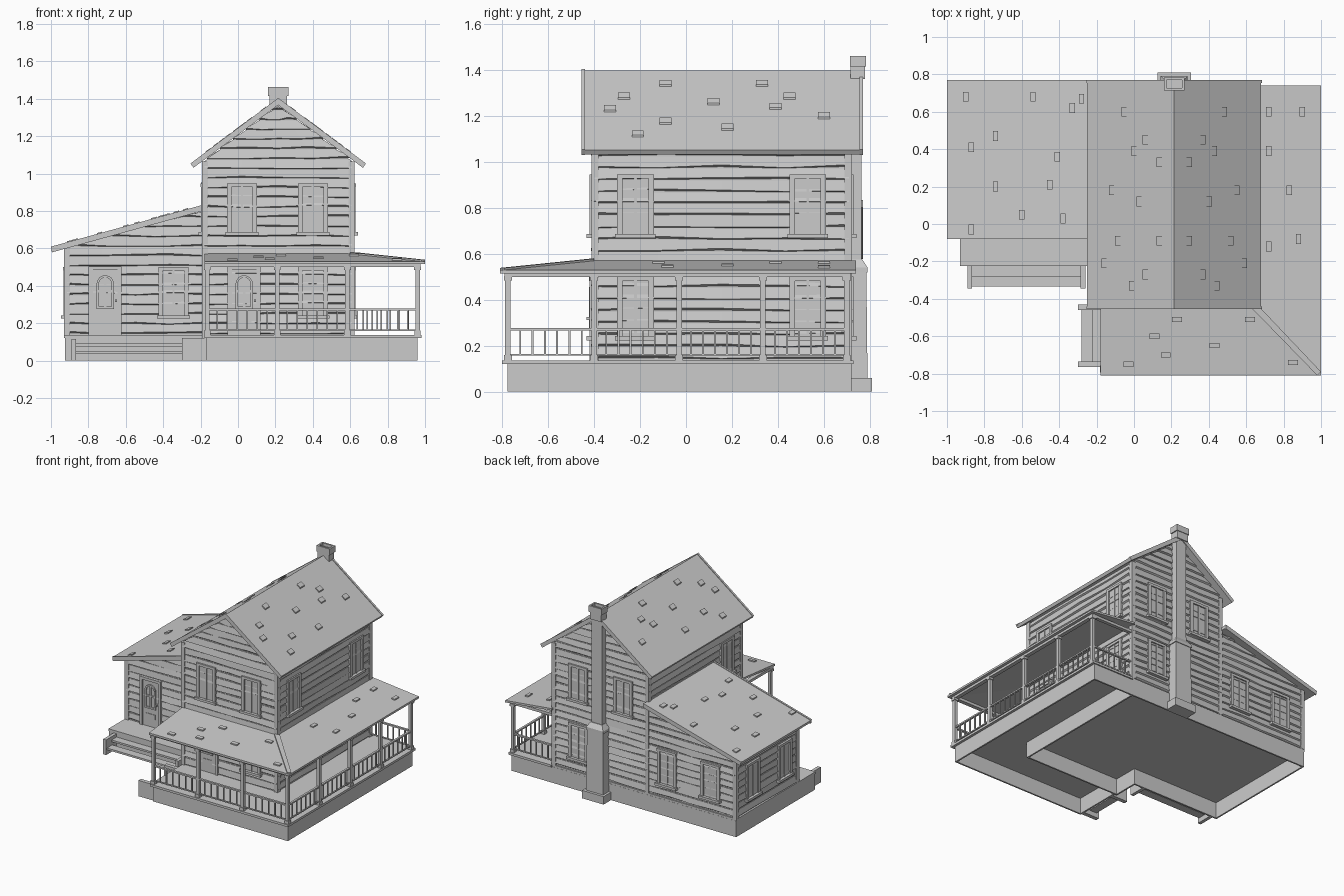
import bpy, bmesh, math, random

if "Cube" in bpy.data.objects:
    bpy.data.objects.remove(bpy.data.objects["Cube"])
random.seed(4)

class Part:
    """Collects solids into one named object."""
    def __init__(self, name):
        self.name, self.bm = name, bmesh.new()
    def prism(self, a, b):
        va = [self.bm.verts.new(p) for p in a]
        vb = [self.bm.verts.new(p) for p in b]
        n = len(a)
        self.bm.faces.new(va)
        self.bm.faces.new(vb[::-1])
        for i in range(n):
            j = (i + 1) % n
            self.bm.faces.new((va[i], vb[i], vb[j], va[j]))
    def box(self, x0, x1, y0, y1, z0, z1):
        r = [(x0, y0), (x1, y0), (x1, y1), (x0, y1)]
        self.prism([(x, y, z0) for x, y in r], [(x, y, z1) for x, y in r])
    def sbox(self, side, u0, u1, w0, w1, z0, z1):
        r = [(u0, w0), (u1, w0), (u1, w1), (u0, w1)]
        self.prism([on(side, u, w, z0) for u, w in r], [on(side, u, w, z1) for u, w in r])
    def extrude_y(self, profile, y0, y1):
        self.prism([(x, y0, z) for x, z in profile], [(x, y1, z) for x, z in profile])
    def done(self):
        bmesh.ops.recalc_face_normals(self.bm, faces=self.bm.faces)
        me = bpy.data.meshes.new(self.name)
        self.bm.to_mesh(me)
        self.bm.free()
        ob = bpy.data.objects.new(self.name, me)
        bpy.context.collection.objects.link(ob)

def on(side, u, w, z):
    """Wall coordinates: u along the wall, w outward from the axis."""
    return {'F': (u, -w, z), 'B': (u, w, z), 'R': (w, u, z), 'L': (-w, u, z)}[side]

# Foundations: open underneath, thin skirts with floor slabs on top
def skirt(name, pts, z1=0.122, t=0.012):
    p = Part(name)
    for (xa, ya), (xb, yb) in zip(pts, pts[1:]):
        p.box(min(xa, xb) - t / 2, max(xa, xb) + t / 2, min(ya, yb) - t / 2, max(ya, yb) + t / 2, 0, z1)
    p.done()

skirt("house_foundation", [(-.92, -.215), (-.92, .715), (.615, .715), (.615, -.405), (-.185, -.405),
                           (-.185, -.215), (-.92, -.215)])
skirt("porch_foundation", [(-.165, -.405), (-.165, -.77), (.955, -.77), (.955, .715), (.615, .715)])
p = Part("floor_slabs")
p.box(-.19, .62, -.41, .72, .12, .137)
p.box(-.93, -.19, -.225, .72, .12, .137)
p.box(-.18, .98, -.80, -.41, .12, .137)
p.box(.62, .98, -.41, .73, .12, .137)
p.done()

# Wall cores
p = Part("main_walls")
p.extrude_y([(-.18, .13), (.61, .13), (.61, 1.065), (.215, 1.36), (-.18, 1.065)], -.40, .71)
p.done()
p = Part("side_wing_walls")
p.extrude_y([(-.915, .13), (-.18, .13), (-.18, .80), (-.915, .605)], -.02, .71)
p.done()

# Uneven, wavy lap siding, clipped to the roof line by the extent function
def siding(name, side, w, z0, z1, ext, step=0.052, parts=4):
    p = Part(name)
    z = z0
    while z < z1 - .01:
        zt = min(z + step, z1)
        (a0, b0), (a1, b1) = ext(z), ext(zt)
        d = random.uniform(.009, .014)
        jit = [random.uniform(0, .014) for _ in range(parts + 1)]
        def prof(k):
            t, j = k / parts, jit[k]
            u, v = a0 + (b0 - a0) * t, a1 + (b1 - a1) * t
            return [on(side, u, w - .002, z + j * .5), on(side, u, w + d, z + j + .003),
                    on(side, v, w + .004, zt), on(side, v, w - .002, zt)]
        for k in range(parts):
            p.prism(prof(k), prof(k + 1))
        z = zt
    p.done()

def gable(z):
    h = .395 if z < 1.065 else max(.004, (1.36 - z) * .395 / .295)
    return .215 - h, .215 + h

def shed(z):
    return (-.915 if z < .605 else min(-.20, -.915 + (z - .605) * .735 / .195)), -.18

siding("front_siding", 'F', .40, .14, 1.35, gable)
siding("back_siding", 'B', .71, .14, 1.35, gable)
siding("right_siding", 'R', .61, .14, 1.06, lambda z: (-.40, .71))
siding("left_upper_siding", 'L', .18, .63, 1.06, lambda z: (-.40, .71))
siding("left_lower_siding", 'L', .18, .14, .63, lambda z: (-.40, -.02))
siding("wing_front_siding", 'F', .02, .14, .79, shed)
siding("wing_back_siding", 'B', .71, .14, .79, shed)
siding("wing_left_siding", 'L', .915, .14, .60, lambda z: (-.02, .71))

# Corner boards
p = Part("corner_boards")
for x, y in ((-.176, -.396), (.606, -.396), (.606, .706), (-.176, .706)):
    p.box(x - .016, x + .016, y - .016, y + .016, .137, 1.065)
for y in (-.016, .706):
    p.box(-.929, -.897, y - .016, y + .016, .137, .605)
p.done()

# Main gable roof with verge boards
def roof_z(x):
    return 1.398 - abs(x - .215) * .745
p = Part("main_roof")
for s in (-1, 1):
    e = .215 + s * .465
    p.extrude_y([(.215, 1.398), (e, roof_z(e)), (e - s * .012, roof_z(e) - .020), (.215, 1.370)], -.445, .765)
    for y0, y1 in ((-.455, -.440), (.755, .77)):
        f = e + s * .004
        p.extrude_y([(.215, 1.404), (f, roof_z(f) + .005), (f - s * .016, roof_z(f) - .018), (.215, 1.366)], y0, y1)
p.done()

# Side wing shed roof
def wing_z(x):
    return .605 + (x + 1) * .275
p = Part("side_wing_roof")
for y0, y1, t, h in ((-.07, .76, .022, 0), (-.08, -.066, .028, .004), (.756, .77, .028, .004)):
    p.extrude_y([(-1, wing_z(-1) + h), (-.18, wing_z(-.18) + h), (-.18, wing_z(-.18) - t),
                 (-.995, wing_z(-.995) - t)], y0, y1)
p.done()

# Wraparound porch roof with hip cap
def porch_z(x, y):
    return .572 - .042 * max((x - .61) / .39, (-.40 - y) / .41, 0)
p = Part("porch_roof")
for q in ([(-.18, -.40), (-.18, -.81), (1, -.81), (.61, -.40)], [(.61, -.40), (1, -.81), (1, .74), (.61, .74)]):
    p.prism([(x, y, porch_z(x, y)) for x, y in q], [(x, y, porch_z(x, y) - .015) for x, y in q])
q = [(.60, -.42), (.63, -.40), (1, -.79), (.98, -.81)]
p.prism([(x, y, porch_z(x, y) + .009) for x, y in q], [(x, y, porch_z(x, y) - .005) for x, y in q])
p.done()

# Loose raised shingles
p = Part("raised_shingles")
def shingle(x, y, zf, axis):
    a, b = (.014, .026) if axis == 'x' else (.026, .014)
    q = [(x - a, y - b), (x + a, y - b), (x + a, y + b), (x - a, y + b)]
    p.prism([(u, v, zf(u, v) - .004) for u, v in q], [(u, v, zf(u, v) + .009) for u, v in q])
for y, z in ((-.33, 1.23), (-.27, 1.285), (-.09, 1.34), (-.21, 1.12), (-.09, 1.175), (.12, 1.26),
             (.33, 1.34), (.45, 1.285), (.39, 1.24), (.6, 1.2), (.18, 1.15)):
    for s in (-1, 1):
        shingle(.215 + s * (1.40 - z) / .745, y, lambda u, v: roof_z(u), 'x')
for x, y in ((-.9, .68), (-.87, .41), (-.74, .47), (-.74, .2), (-.6, .05), (-.54, .68), (-.45, .21),
             (-.41, .36), (-.38, .03), (-.33, .62), (-.28, .67), (-.87, -.03)):
    shingle(x, y, lambda u, v: wing_z(u), 'x')
for x, y in ((.72, .39), (.83, .18), (.72, -.12), (.88, -.08), (.9, .6), (.72, .6)):
    shingle(x, y, porch_z, 'x')
for x, y in ((.23, -.51), (.62, -.51), (.11, -.6), (.17, -.7), (.43, -.65), (.85, -.74), (-.03, -.75)):
    shingle(x, y, porch_z, 'y')
p.done()

# Porch posts, beams, railings
posts = [(x, -.775) for x in (-.165, .21, .585, .96)] + [(.96, y) for y in (-.40, -.03, .335, .70)]
p = Part("porch_posts")
for x, y in posts:
    for r, z0, z1 in ((.012, .137, .50), (.017, .137, .16), (.018, .485, .503)):
        p.box(x - r, x + r, y - r, y + r, z0, z1)
p.done()
p = Part("porch_beams")
p.box(-.18, .975, -.79, -.76, .50, .520)
p.box(.945, .975, -.76, .715, .50, .520)
p.box(.62, .945, .687, .713, .50, .520)
p.box(-.18, -.15, -.76, -.41, .50, .520)
p.done()
p = Part("porch_railings")
for (xa, ya), (xb, yb) in list(zip(posts, posts[1:])) + [((.62, .70), (.96, .70))]:
    for z0, z1, r in ((.157, .165, .005), (.267, .278, .008)):
        p.box(min(xa, xb) - r, max(xa, xb) + r, min(ya, yb) - r, max(ya, yb) + r, z0, z1)
    for i in range(1, 7):
        x, y = xa + (xb - xa) * i / 7, ya + (yb - ya) * i / 7
        p.box(x - .004, x + .004, y - .004, y + .004, .162, .27)
p.done()

# Windows
def window(name, side, u, w, z):
    p = Part(name)
    p.sbox(side, u - .068, u + .068, w - .005, w + .010, z, z + .26)
    for s in (-1, 1):
        p.sbox(side, u + s * .068 - .012, u + s * .068 + .012, w, w + .019, z, z + .265)
    p.sbox(side, u - .080, u + .080, w, w + .020, z + .25, z + .269)
    p.sbox(side, u - .006, u + .006, w, w + .015, z, z + .25)
    p.sbox(side, u - .088, u + .088, w, w + .032, z - .008, z + .010)
    p.done()

LOW, HIGH = .232, .677
for u in (.022, .40):
    window("front_upper_window", 'F', u, .40, HIGH)
    window("back_upper_window", 'B', u, .71, HIGH)
for u in (-.22, .53):
    window("right_upper_window", 'R', u, .61, HIGH)
    window("right_lower_window", 'R', u, .61, LOW)
window("left_upper_window", 'L', -.22, .18, HIGH)
window("front_lower_window", 'F', .40, .40, LOW)
window("back_lower_window", 'B', .40, .71, LOW)
window("wing_front_window", 'F', -.345, .02, LOW)
for u in (-.345, -.71):
    window("wing_back_window", 'B', u, .71, LOW)
for u in (.14, .52):
    window("wing_left_window", 'L', u, .915, LOW)

# Doors with arched light, panel and knob
def door(name, u, w):
    p = Part(name)
    p.sbox('F', u - .07, u + .07, w - .005, w + .012, .137, .49)
    for s in (-1, 1):
        p.sbox('F', u + s * .077 - .011, u + s * .077 + .011, w, w + .020, .137, .495)
    p.sbox('F', u - .088, u + .088, w, w + .022, .483, .503)
    p.sbox('F', u - .038, u + .038, w, w + .016, .20, .235)
    arch = lambda r: [(-r, .285)] + [(-r * math.cos(a * math.pi / 8), .41 + r * math.sin(a * math.pi / 8))
                                     for a in range(9)] + [(r, .285)]
    o, i = arch(.046), arch(.034)
    for k in range(len(o) - 1):
        q = [o[k], o[k + 1], i[k + 1], i[k]]
        p.prism([on('F', u + a, w, z) for a, z in q], [on('F', u + a, w + .022, z) for a, z in q])
    p.sbox('F', u - .046, u + .046, w, w + .022, .276, .288)
    p.sbox('F', u - .006, u + .006, w, w + .020, .285, .448)
    p.sbox('F', u - .038, u + .038, w, w + .020, .364, .376)
    p.sbox('F', u + .052, u + .064, w, w + .032, .313, .325)
    p.done()
door("main_door", .033, .40)
door("wing_door", -.71, .02)

# Steps: wing front steps and porch side steps
p = Part("wing_steps")
for x in (-.89, -.285):
    p.box(x, x + .025, -.345, -.22, 0, .115)
for i in range(2):
    y = -.335 + i * .055
    p.box(-.87, -.28, y, y + .063, .036 + i * .04, .05 + i * .04)
p.done()
p = Part("porch_steps")
for y in (-.765, -.46):
    p.box(-.30, -.17, y, y + .03, 0, .12)
for i in range(2):
    x = -.28 + i * .055
    p.box(x, x + .063, -.74, -.455, .036 + i * .04, .05 + i * .04)
p.done()

# Chimney: rings of (half width, outer y, z)
p = Part("chimney")
def stack(*rings):
    loops = [[(.215 - r, .715, z), (.215 + r, .715, z), (.215 + r, y, z), (.215 - r, y, z)] for r, y, z in rings]
    for a, b in zip(loops, loops[1:]):
        p.prism(a, b)
stack((.09, .81, 0), (.09, .81, .06))
stack((.072, .79, .06), (.066, .785, .52))
stack((.072, .79, .52), (.072, .79, .54), (.048, .768, .575))
stack((.045, .763, .575), (.043, .763, 1.37))
stack((.047, .778, 1.36), (.047, .778, 1.42))
p.box(.160, .270, .713, .783, 1.415, 1.44)
for x0, x1, y0, y1 in ((.160, .270, .713, .726), (.160, .270, .770, .783),
                       (.160, .173, .726, .770), (.257, .270, .726, .770)):
    p.box(x0, x1, y0, y1, 1.44, 1.462)
p.done()
